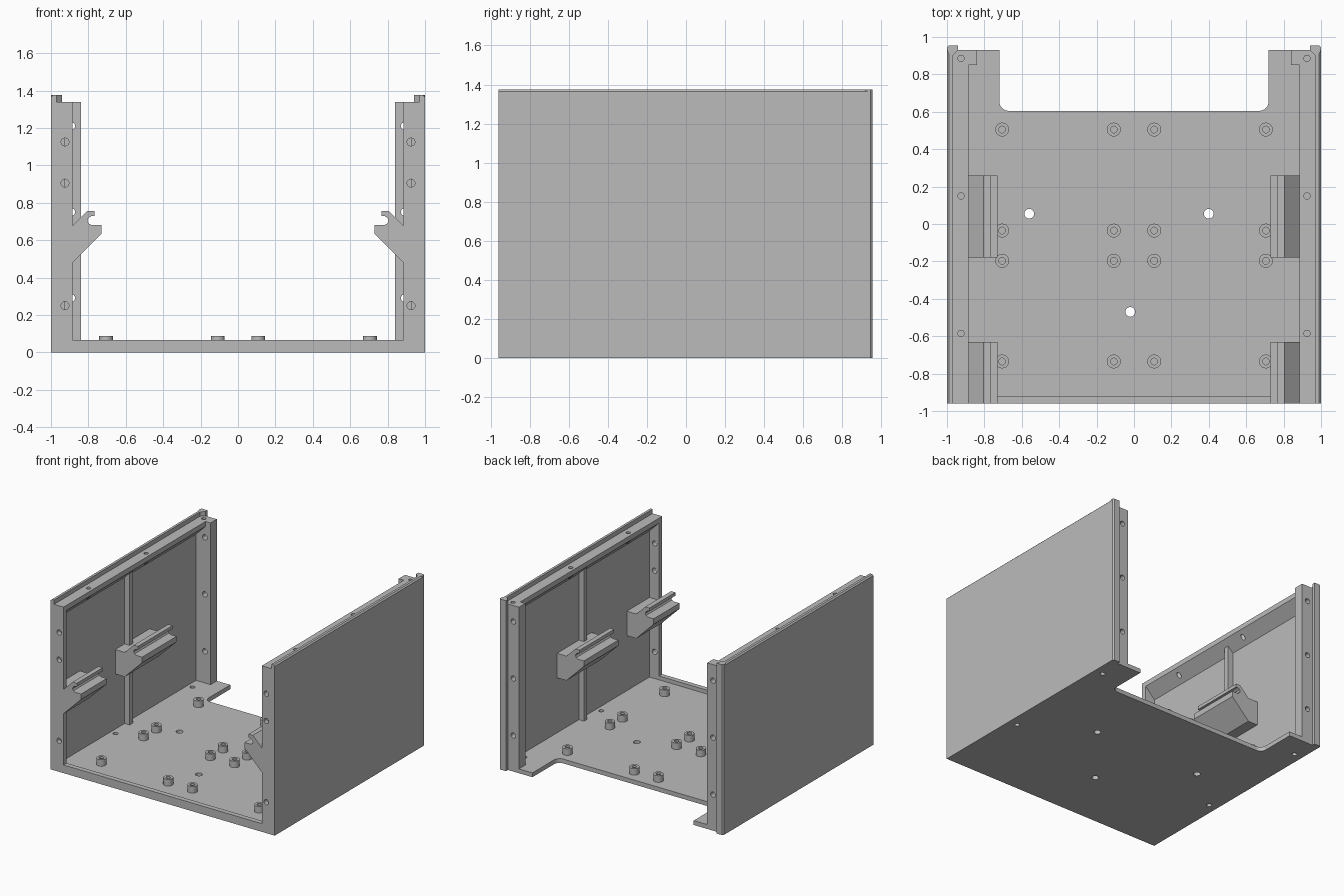
import bpy, bmesh, math
from mathutils import Matrix, Vector

cube = bpy.data.objects.get("Cube")
if cube:
    bpy.data.objects.remove(cube, do_unlink=True)

grey = bpy.data.materials.new("light_grey")
grey.use_nodes = True
COLOUR = (0.5, 0.5, 0.5, 1)
grey.diffuse_color = COLOUR
grey.node_tree.nodes["Principled BSDF"].inputs["Base Color"].default_value = COLOUR

FRONT, BACK, TOP, FLOOR = -0.96, 0.93, 1.34, 0.035
SKIN, INNER = -0.97, -0.885      # inner face of side skin, inner face of side frame


def make(name, bm, cutter=None, mirror=False):
    bmesh.ops.recalc_face_normals(bm, faces=bm.faces)
    mesh = bpy.data.meshes.new(name)
    bm.to_mesh(mesh)
    bm.free()
    mesh.materials.append(grey)
    obj = bpy.data.objects.new(name, mesh)
    bpy.context.collection.objects.link(obj)
    if cutter:
        mod = obj.modifiers.new("holes", 'BOOLEAN')
        mod.operation, mod.solver, mod.object = 'DIFFERENCE', 'EXACT', cutter
    if mirror:
        mod = obj.modifiers.new("mirror", 'MIRROR')
        mod.use_mirror_merge = False
    return obj


def prism(points, axis, start, end):
    """Extrude a closed outline along an axis."""
    place = {'X': lambda a, b: (start, a, b),
             'Y': lambda a, b: (a, start, b),
             'Z': lambda a, b: (a, b, start)}[axis]
    step = Vector([(end - start) * (axis == k) for k in "XYZ"])
    bm = bmesh.new()
    face = bm.faces.new([bm.verts.new(place(*p)) for p in points])
    ext = bmesh.ops.extrude_face_region(bm, geom=[face], use_keep_orig=True)
    moved = [g for g in ext["geom"] if isinstance(g, bmesh.types.BMVert)]
    bmesh.ops.translate(bm, verts=moved, vec=step)
    return bm


def box(x0, x1, y0, y1, z0, z1):
    return prism([(x0, y0), (x1, y0), (x1, y1), (x0, y1)], 'Z', z0, z1)


def rod(bm, centre, radius, length, axis='Z'):
    turn = Matrix.Rotation(math.pi / 2, 4, 'X') if axis == 'Y' else Matrix()
    bmesh.ops.create_cone(bm, cap_ends=True, segments=24, radius1=radius, radius2=radius,
                          depth=length, matrix=Matrix.Translation(centre) @ turn)


def make_cutter(name, bm):
    obj = make(name, bm)
    obj.hide_render = True
    obj.hide_viewport = True
    return obj


# Screw holes of the side frames
bm = bmesh.new()
for z in (0.25, 0.905, 1.125):
    rod(bm, (-0.925, FRONT, z), 0.021, 0.12, 'Y')
for z in (0.29, 0.75, 1.21):
    rod(bm, (-0.892, 0.9, z), 0.021, 0.16, 'Y')
for y in (-0.585, 0.15, 0.885):
    rod(bm, (-0.925, y, TOP), 0.017, 0.2)
side_holes = make_cutter("side_hole_cutter", bm)

# Floor with its rear cutout and through holes
bm = bmesh.new()
for x, y in ((-0.56, 0.055), (0.4, 0.055), (-0.02, -0.47)):
    rod(bm, (x, y, 0), 0.026, 0.2)
for x in (-0.925, 0.925):
    for y in (-0.24, 0.74):
        rod(bm, (x, y, 0), 0.019, 0.2)
floor_holes = make_cutter("floor_hole_cutter", bm)

R, CUT_X, CUT_Y = 0.05, 0.72, 0.605
arc = []
for i in range(9):
    a = math.pi / 2 * i / 8
    arc.append((CUT_X - R + R * math.cos(a), CUT_Y + R - R * math.sin(a)))
half = [(1, FRONT), (1, BACK), (CUT_X, BACK)] + arc
outline = half + [(-x, y) for x, y in reversed(half)]
make("floor", prism(outline, 'Z', 0, FLOOR), floor_holes)
make("front_sill", box(-0.9, 0.9, FRONT, -0.92, 0, 0.066))

# Standoffs in four rows, each with a blind hole
bm, holes = bmesh.new(), bmesh.new()
for x in (-0.705, -0.108, 0.108, 0.705):
    for y in (-0.735, -0.197, -0.035, 0.505):
        rod(bm, (x, y, 0.058), 0.037, 0.06)
        rod(holes, (x, y, 0.07), 0.018, 0.06)
make("standoffs", bm, make_cutter("standoff_hole_cutter", holes))

# Side skins with chamfered upper lip
skin = [(-1, 0), (-1, 1.365), (-0.99, 1.375), (SKIN, 1.375), (SKIN, 0)]
make("side_skins", prism(skin, 'Y', FRONT, 0.945), mirror=True)

# Rear lips wrapping the skin
lip = [(-1, 0.93), (-1, 0.945), (-0.99, 0.955), (-0.94, 0.955), (-0.94, 0.93),
       (SKIN, 0.9), (-0.985, 0.9)]
make("rear_lips", prism(lip, 'Z', 0, 1.375), mirror=True)

# Top rails with sloped underside
rail = [(-0.985, TOP), (INNER, TOP), (INNER, 1.3), (SKIN, 1.215), (-0.985, 1.215)]
make("top_rails", prism(rail, 'Y', FRONT, BACK), side_holes, True)

# Posts and the middle rib
make("front_posts", box(-0.995, INNER, FRONT, -0.92, 0, TOP), side_holes, True)
make("rear_posts", box(-0.985, -0.84, 0.85, BACK, 0.01, TOP), side_holes, True)
make("side_ribs", box(-0.985, -0.925, -0.06, -0.02, 0.01, 1.28), mirror=True)

# Hooked brackets on the inner sides
hook = [(-0.985, 0.48), (INNER, 0.48), (-0.73, 0.635), (-0.73, 0.68), (-0.782, 0.68),
        (-0.798, 0.688), (-0.805, 0.703), (-0.8, 0.718), (-0.785, 0.728), (-0.767, 0.73),
        (-0.767, 0.757), (-0.805, 0.757), (INNER, 0.677), (-0.985, 0.677)]
for name, y0, y1 in (("front_brackets", FRONT, -0.63), ("middle_brackets", -0.18, 0.26)):
    make(name, prism(hook, 'Y', y0, y1), mirror=True)

# Smooth only the round surfaces
bpy.ops.object.select_all(action='DESELECT')
for name in ("standoffs", "floor"):
    bpy.data.objects[name].select_set(True)
    bpy.context.view_layer.objects.active = bpy.data.objects[name]
bpy.ops.object.shade_smooth_by_angle(angle=math.radians(30))
